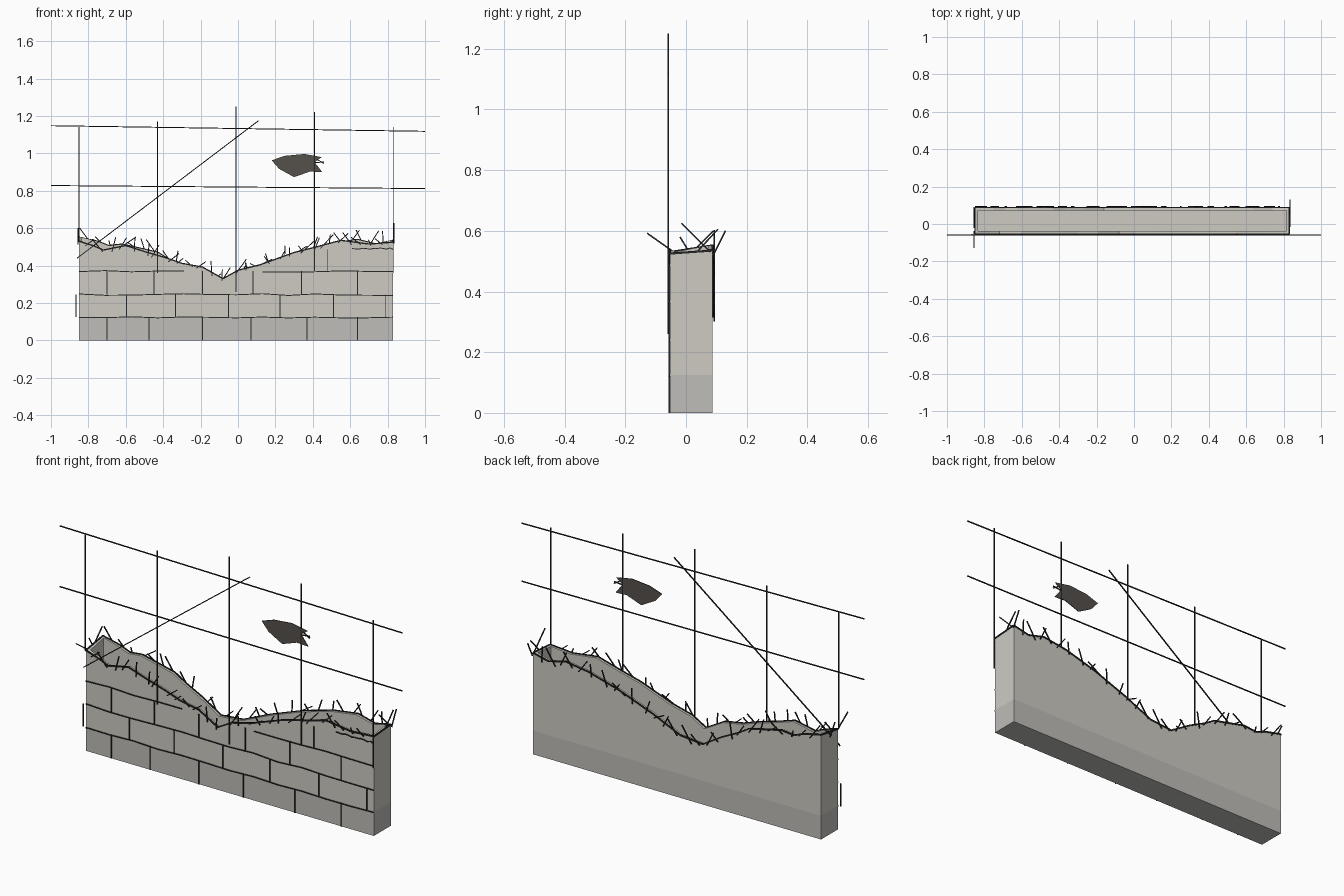
import bpy, bmesh, random
from mathutils import Vector, Matrix

if "Cube" in bpy.data.objects:
    bpy.data.objects.remove(bpy.data.objects["Cube"])

random.seed(7)
X0, X1, YF, YB = -0.85, 0.83, -0.053, 0.088
LINE_Y = -0.058


def material(name, rgb):
    m = bpy.data.materials.new(name)
    m.diffuse_color = (*rgb, 1)
    m.use_nodes = True
    m.node_tree.nodes["Principled BSDF"].inputs["Base Color"].default_value = m.diffuse_color
    return m


STONE = material("pale_stone", (0.62, 0.60, 0.55))
BASE = material("base_stone", (0.52, 0.51, 0.48))
INK = material("dark_line", (0.02, 0.02, 0.02))
RAG = material("dark_rag", (0.09, 0.08, 0.07))


def finish(bm, name, *mats):
    bmesh.ops.recalc_face_normals(bm, faces=bm.faces[:])
    me = bpy.data.meshes.new(name)
    bm.to_mesh(me)
    bm.free()
    for m in mats:
        me.materials.append(m)
    ob = bpy.data.objects.new(name, me)
    bpy.context.collection.objects.link(ob)
    return ob


def rod(bm, a, b, w=0.005):
    """Thin square bar from a to b."""
    a, b = Vector(a), Vector(b)
    d = b - a
    rot = d.to_track_quat('Z', 'Y').to_matrix().to_4x4()
    mat = Matrix.Translation((a + b) / 2) @ rot @ Matrix.Diagonal((w, w, d.length, 1))
    bmesh.ops.create_cube(bm, size=1, matrix=mat)


def rods(name, pairs, w=0.005):
    bm = bmesh.new()
    for a, b in pairs:
        rod(bm, a, b, w)
    return finish(bm, name, INK)


# Broken top edges, front and back (x, z)
front = [(X0, .53), (-.77, .505), (-.72, .483), (-.6, .507), (-.5, .475), (-.38, .44),
         (-.3, .412), (-.19, .392), (-.08, .33), (0, .375), (.12, .405), (.3, .47),
         (.42, .5), (.55, .535), (.7, .515), (X1, .525)]
back = [(X0, .552), (-.75, .53), (-.69, .507), (-.62, .515), (-.43, .472), (-.37, .435),
        (-.27, .385), (-.16, .318), (-.03, .33), (.13, .4), (.32, .47), (.5, .52),
        (.64, .54), (.74, .515), (X1, .535)]


def height(profile, x):
    for (xa, za), (xb, zb) in zip(profile, profile[1:]):
        if x <= xb:
            return za + (zb - za) * (x - xa) / (xb - xa)
    return profile[-1][1]


# Hollow wall shell: rings from the outer foot over the rim to the inner floor
T = 0.015
top = [Vector((x, YF, z)) for x, z in front] + [Vector((x, YB, z)) for x, z in reversed(back)]


def inset(v):
    return Vector((min(max(v.x, X0 + T), X1 - T), YF + T if v.y < 0 else YB - T, v.z))


bm = bmesh.new()
loops = [[bm.verts.new((v.x, v.y, 0)) for v in top],
         [bm.verts.new((v.x, v.y, .125)) for v in top],
         [bm.verts.new(v) for v in top],
         [bm.verts.new(inset(v)) for v in top],
         [bm.verts.new((inset(v).x, inset(v).y, .02)) for v in top]]
n = len(top)
for r in range(4):
    for i in range(n):
        j = (i + 1) % n
        f = bm.faces.new((loops[r][i], loops[r][j], loops[r + 1][j], loops[r + 1][i]))
        f.material_index = 1 if r == 0 else 0
bm.faces.new(loops[0]).material_index = 1
bm.faces.new(loops[4])
finish(bm, "broken_wall", STONE, BASE)

# Dark outline along the rim
rods("rim_outline", [(top[i], top[(i + 1) % n]) for i in range(n)], 0.007)

# Mortar lines: wavy courses, then staggered upright joints
pairs = []
for z, start in ((.125, X0), (.245, X0), (.37, X0), (.49, .61)):
    steps = 12
    pts = [(start + (X1 - start) * i / steps, z + random.uniform(-.005, .005)) for i in range(steps + 1)]
    for (xa, za), (xb, zb) in zip(pts, pts[1:]):
        if min(height(front, xa), height(front, xb)) > z + .003:
            pairs.append(((xa, LINE_Y + .003, za), (xb, LINE_Y + .003, zb)))
joints = {(0, .125): (-.70, -.475, -.19, .07, .37, .64),
          (.125, .245): (-.865, -.595, -.335, -.05, .225, .51, .79),
          (.245, .37): (-.70, -.45, -.19, .08, .34, .64),
          (.37, .485): (.48,)}
for (za, zb), xs in joints.items():
    for x in xs:
        y = LINE_Y + .003
        pairs.append(((x, y, za), (x, y, min(zb, height(front, x)))))
rods("mortar_lines", pairs)

# Fence wires standing in front of the wall
wires = [((x, za), (x, zb)) for x, za, zb in (
    (-.85, .53, 1.14), (-.43, .36, 1.17), (-.01, .26, 1.25), (.41, .37, 1.22), (.83, .36, 1.14))]
wires += [((-1, 1.148), (1, 1.118)), ((-1, .828), (1, .812)), ((-.86, .44), (.11, 1.175))]
rods("fence_wires", [((a[0], LINE_Y, a[1]), (b[0], LINE_Y, b[1])) for a, b in wires])

# Bristles along both rims, lying in the plane of each face
pairs = []
for profile, y in ((front, LINE_Y), (back, .093)):
    for i in range(27):
        x = X0 + .02 + (X1 - X0 - .04) * (i + random.uniform(.2, .8)) / 27
        z = height(profile, x)
        lean = random.uniform(-.045, .06)
        rise = random.uniform(.02, .065)
        pairs.append(((x - lean * .4, y, z - rise * .35), (x + lean, y, z + rise)))
# Bristles on the two ends
for x, ya, za, yb, zb in ((X1 + .003, .04, .535, .105, .605), (X1 + .003, .09, .52, .13, .6),
                          (X1 + .003, .08, .53, -.015, .625), (X0 - .005, -.04, .53, -.128, .592),
                          (X0 - .005, .02, .515, -.02, .58), (X0 - .005, .01, .52, .09, .6)):
    pairs.append(((x, ya, za), (x, yb, zb)))
rods("rim_bristles", pairs)

# Torn rag hanging on the wires
outline = [(.18, .963), (.25, .987), (.355, .997), (.447, .98), (.41, .953),
           (.45, .9), (.385, .903), (.30, .873), (.22, .917)]
bm = bmesh.new()
f = bm.faces.new([bm.verts.new((x, LINE_Y - .002, z)) for x, z in outline])
ext = bmesh.ops.extrude_face_region(bm, geom=[f])
bmesh.ops.translate(bm, vec=(0, .004, 0), verts=[v for v in ext["geom"] if isinstance(v, bmesh.types.BMVert)])
finish(bm, "torn_rag", RAG)
rods("rag_threads", [((.41, LINE_Y, .95), (.46, LINE_Y, .955)), ((.42, LINE_Y, .97), (.46, LINE_Y, .945))])
